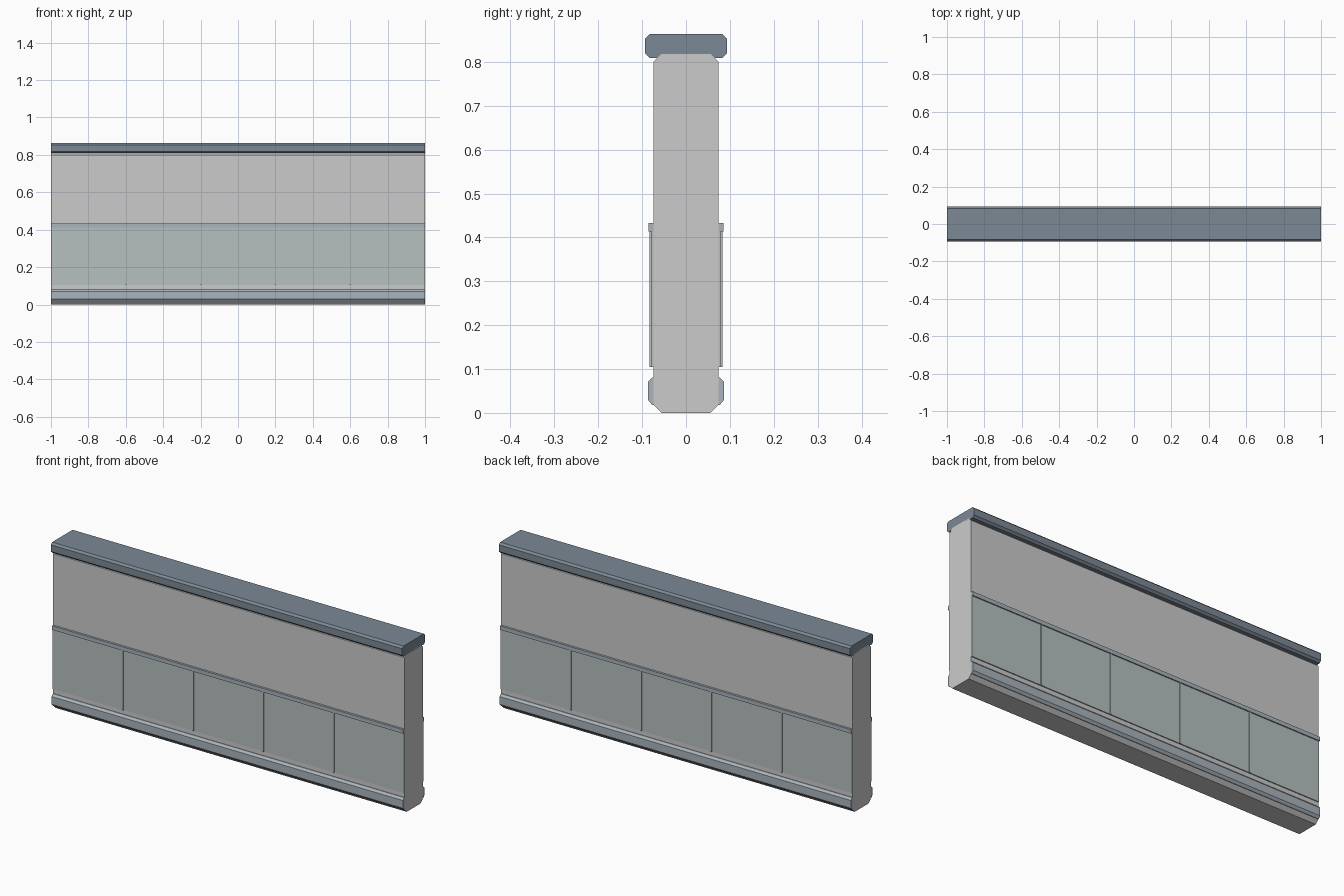
import bpy, bmesh

if "Cube" in bpy.data.objects:
    bpy.data.objects.remove(bpy.data.objects["Cube"])


def material(name, rgb):
    m = bpy.data.materials.new(name)
    m.diffuse_color = (*rgb, 1)
    m.use_nodes = True
    m.node_tree.nodes["Principled BSDF"].inputs["Base Color"].default_value = m.diffuse_color
    return m


CONCRETE = material("light_concrete", (0.60, 0.61, 0.62))
SLATE = material("slate", (0.20, 0.25, 0.30))
TRIM = material("trim", (0.40, 0.46, 0.51))
PANEL = material("panel", (0.47, 0.53, 0.53))


def extrude_x(name, profile, mat, x0=-1.0, x1=1.0):
    """Extrude a closed (y, z) profile along x."""
    bm = bmesh.new()
    face = bm.faces.new([bm.verts.new((x0, y, z)) for y, z in profile])
    new = bmesh.ops.extrude_face_region(bm, geom=[face])["geom"]
    verts = [v for v in new if isinstance(v, bmesh.types.BMVert)]
    bmesh.ops.translate(bm, vec=(x1 - x0, 0, 0), verts=verts)
    bmesh.ops.recalc_face_normals(bm, faces=bm.faces[:])
    mesh = bpy.data.meshes.new(name)
    bm.to_mesh(mesh)
    bm.free()
    mesh.materials.append(mat)
    ob = bpy.data.objects.new(name, mesh)
    bpy.context.collection.objects.link(ob)
    return ob


def rect(y0, y1, z0, z1):
    return [(y0, z0), (y1, z0), (y1, z1), (y0, z1)]


def octagon(w, z0, z1, cy, cz):
    """Symmetric rectangle with chamfered corners."""
    return [(-w + cy, z0), (w - cy, z0), (w, z0 + cz), (w, z1 - cz),
            (w - cy, z1), (-w + cy, z1), (-w, z1 - cz), (-w, z0 + cz)]


# Wall core and coping
extrude_x("wall_body", octagon(0.074, 0.0, 0.818, 0.018, 0.018), CONCRETE)
extrude_x("coping", octagon(0.093, 0.809, 0.863, 0.010, 0.010), SLATE)

# Trim and panelling on both faces
for side, s in (("front", -1), ("back", 1)):
    skirting = [(0.066, 0.018), (0.077, 0.018), (0.087, 0.030),
                (0.087, 0.070), (0.077, 0.081), (0.066, 0.081)]
    extrude_x(side + "_skirting", [(s * y, z) for y, z in skirting], TRIM)
    extrude_x(side + "_rail", rect(s * 0.070, s * 0.085, 0.413, 0.433), TRIM)
    extrude_x(side + "_panel", rect(s * 0.070, s * 0.079, 0.105, 0.413), PANEL)
    # Thin strips covering the panel joints
    for i, x in enumerate((-0.6, -0.2, 0.2, 0.6)):
        extrude_x(f"{side}_joint_strip_{i + 1}",
                  rect(s * 0.075, s * 0.083, 0.105, 0.413), PANEL,
                  x - 0.004, x + 0.004)
